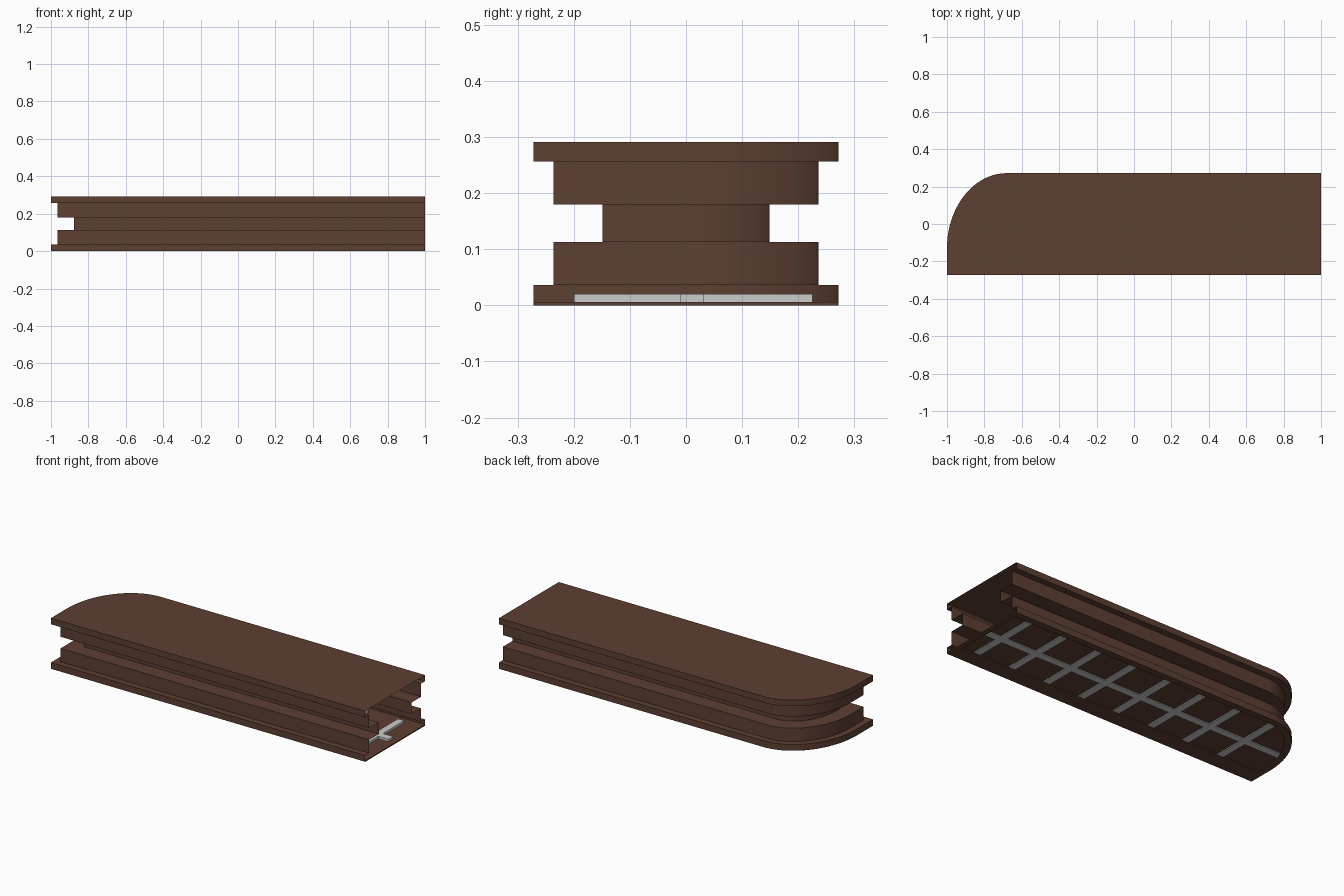
import bpy, bmesh, math

if "Cube" in bpy.data.objects:
    bpy.data.objects.remove(bpy.data.objects["Cube"])

brown = bpy.data.materials.new("brown")
brown.diffuse_color = (0.11, 0.05, 0.032, 1)
brown.use_nodes = True
brown.node_tree.nodes["Principled BSDF"].inputs["Base Color"].default_value = brown.diffuse_color


def outline(z, inset, front=None, end=1.0):
    """Plan outline: square front, rounded back-left corner, right end at `end`."""
    front = inset if front is None else front
    pts = [(end, -0.272 + front), (-1 + inset, -0.272 + front)]
    cx, cy, n = -0.68, -0.13, 20
    for i in range(n + 1):
        a = math.pi / 2 * i / n
        pts.append((cx - (0.32 - inset) * math.cos(a), cy + (0.402 - inset) * math.sin(a)))
    pts.append((end, 0.272 - inset))
    return [(x, y, z) for x, y in pts]


def finish(name, bm, mat=None):
    bmesh.ops.recalc_face_normals(bm, faces=bm.faces[:])
    me = bpy.data.meshes.new(name)
    bm.to_mesh(me)
    bm.free()
    ob = bpy.data.objects.new(name, me)
    bpy.context.collection.objects.link(ob)
    if mat:
        me.materials.append(mat)
    bpy.ops.object.select_all(action='DESELECT')
    ob.select_set(True)
    bpy.context.view_layer.objects.active = ob
    bpy.ops.object.shade_smooth_by_angle(angle=math.radians(30))
    return ob


def skin(name, loops, closed, cap):
    """Join successive outlines with quads; optionally cap the last one."""
    bm = bmesh.new()
    rings = [[bm.verts.new(p) for p in l] for l in loops]
    n = len(rings[0])
    for a, b in zip(rings, rings[1:]):
        for i in range(n if closed else n - 1):
            j = (i + 1) % n
            bm.faces.new((a[i], a[j], b[j], b[i]))
    if cap:
        bm.faces.new(rings[-1])
    return finish(name, bm, brown)


# stepped side walls with a deep groove, open at the right end, and the top
profile = [(0, 0), (0, 0.036), (0.036, 0.036), (0.036, 0.113), (0.123, 0.113),
           (0.123, 0.18), (0.036, 0.18), (0.036, 0.256), (0, 0.256), (0, 0.291)]
skin("stepped_shell", [outline(z, o) for o, z in profile], False, True)

# underside rim stepping up to a shallow recess
rim = dict(inset=0.038, front=0.095, end=0.975)
skin("bottom_rim", [outline(0.006, 0), outline(0, 0), outline(0, **rim),
                    outline(0.006, **rim)], True, False)

# thin floor
bm = bmesh.new()
bm.faces.new([bm.verts.new(p) for p in outline(0.006, 0)])
finish("floor_panel", bm, brown)


def beam(name, x0, x1, y0, y1):
    bm = bmesh.new()
    bmesh.ops.create_cube(bm, size=1)
    for v in bm.verts:
        v.co = (x1 if v.co.x > 0 else x0, y1 if v.co.y > 0 else y0,
                0.02 if v.co.z > 0 else 0.001)
    finish(name, bm)


# grey support lattice
beam("long_beam", -0.955, 0.965, -0.01, 0.032)
for i in range(8):
    x = 0.88 - 0.228 * i
    beam(f"cross_beam_{i + 1}", x - 0.02, x + 0.02, -0.2, 0.225)
